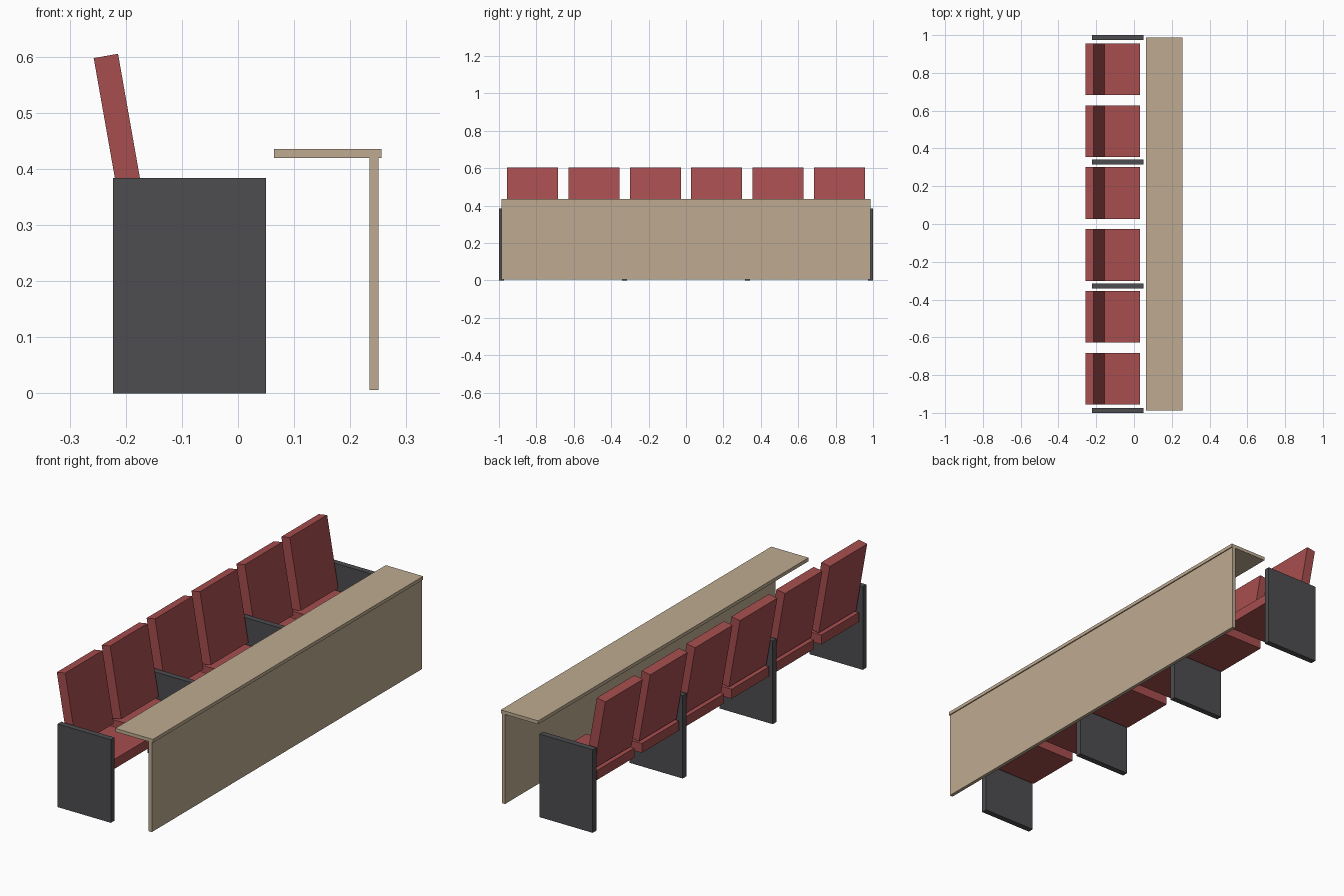
import bpy
import math

old = bpy.data.objects.get("Cube")
if old:
    bpy.data.objects.remove(old, do_unlink=True)


def make_material(name, rgb):
    mat = bpy.data.materials.new(name)
    mat.use_nodes = True
    color = (*rgb, 1)
    mat.diffuse_color = color
    mat.node_tree.nodes["Principled BSDF"].inputs["Base Color"].default_value = color
    return mat


red = make_material("red upholstery", (0.38, 0.075, 0.077))
grey = make_material("dark grey", (0.075, 0.075, 0.082))
wood = make_material("pale wood", (0.52, 0.41, 0.285))


def box(name, center, size, mat, tilt=0):
    bpy.ops.mesh.primitive_cube_add(size=1, location=center, rotation=(0, tilt, 0))
    obj = bpy.context.object
    obj.name = name
    obj.scale = size
    obj.data.materials.append(mat)
    return obj


PITCH = 0.328   # spacing of neighbouring seats
WIDTH = 0.273   # width of a seat

# Six seats, each a flat cushion and a reclined backrest
for i in range(6):
    y = (i - 2.5) * PITCH
    box(f"seat_{i + 1}", (-0.091, y, 0.247), (0.246, WIDTH, 0.044), red)
    box(f"backrest_{i + 1}", (-0.207, y, 0.44), (0.044, WIDTH, 0.328), red,
        math.radians(-10))

# Upright panels at the ends and between each pair of seats
for i in range(4):
    y = (i - 1.5) * 2 * 0.3288
    box(f"support_panel_{i + 1}", (-0.0865, y, 0.192), (0.273, 0.0272, 0.384), grey)

# Long desk with a front board
box("desk_top", (0.16, 0, 0.428), (0.191, 1.975, 0.016), wood)
box("desk_front_board", (0.2425, 0, 0.213), (0.016, 1.975, 0.414), wood)
